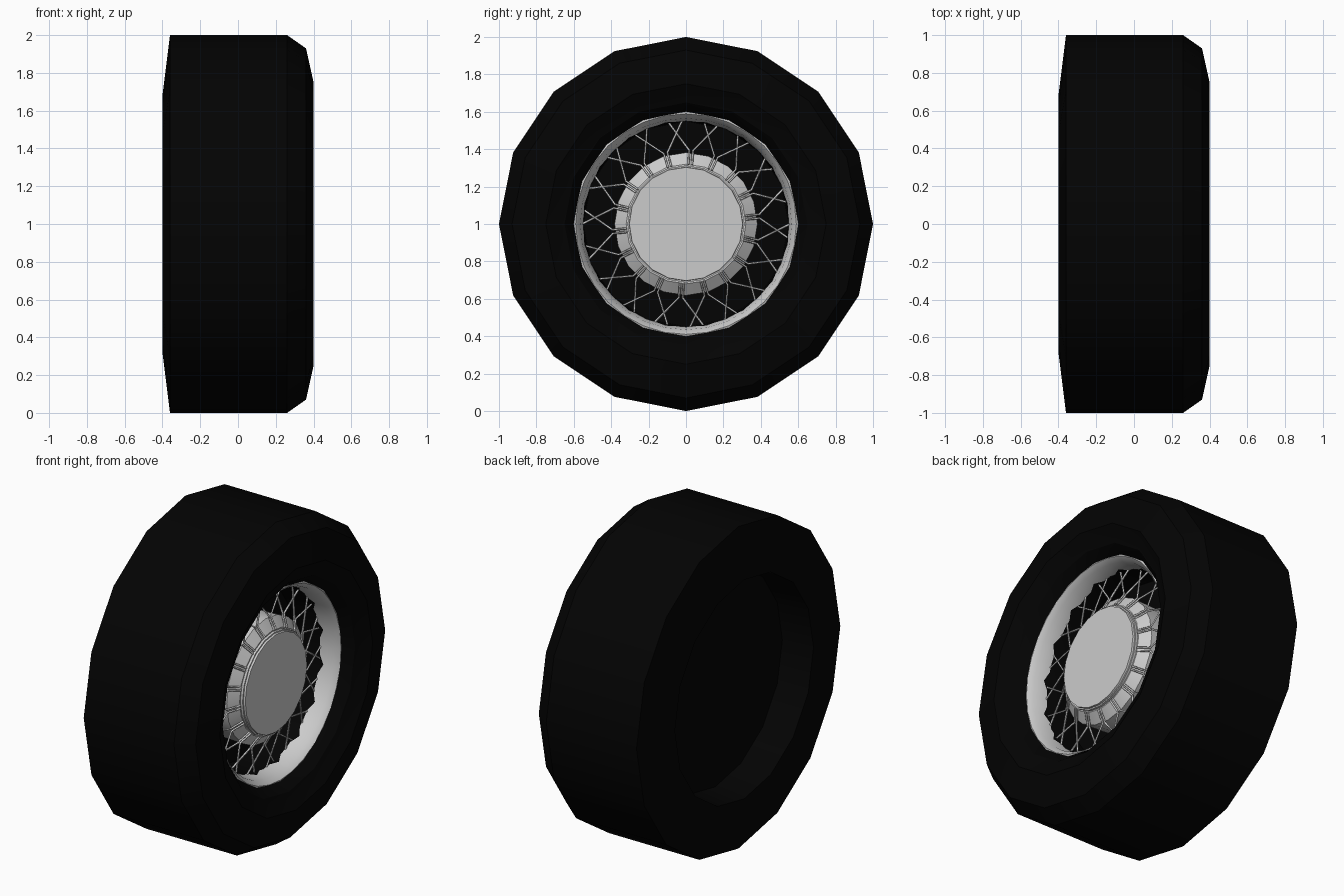
import bpy, bmesh, math
from mathutils import Vector

if "Cube" in bpy.data.objects:
    bpy.data.objects.remove(bpy.data.objects["Cube"])

AXLE = Vector((0, 0, 1))


def material(name, color):
    m = bpy.data.materials.new(name)
    m.diffuse_color = (*color, 1)
    m.use_nodes = True
    m.node_tree.nodes["Principled BSDF"].inputs["Base Color"].default_value = m.diffuse_color
    return m


RUBBER = material("black_rubber", (0.001, 0.001, 0.001))


def polar(x, r, a):
    return Vector((x, r * math.cos(a), r * math.sin(a))) + AXLE


def lathe(name, profile, sides, mat=None, angle=30):
    """Spin (x, radius) points around the x axle; radius 0 closes to a flat cap."""
    bm = bmesh.new()
    rings = []
    for x, r in profile:
        if r == 0:
            rings.append([bm.verts.new(polar(x, 0, 0))])
        else:
            rings.append([bm.verts.new(polar(x, r, math.tau * i / sides))
                          for i in range(sides)])
    for a, b in zip(rings, rings[1:]):
        for i in range(sides):
            j = (i + 1) % sides
            if len(a) == 1:
                bm.faces.new((a[0], b[i], b[j]))
            elif len(b) == 1:
                bm.faces.new((a[i], b[0], a[j]))
            else:
                bm.faces.new((a[i], b[i], b[j], a[j]))
    bmesh.ops.recalc_face_normals(bm, faces=bm.faces)
    mesh = bpy.data.meshes.new(name)
    bm.to_mesh(mesh)
    bm.free()
    ob = bpy.data.objects.new(name, mesh)
    bpy.context.collection.objects.link(ob)
    if mat:
        mesh.materials.append(mat)
    bpy.ops.object.select_all(action='DESELECT')
    ob.select_set(True)
    bpy.context.view_layer.objects.active = ob
    bpy.ops.object.shade_smooth_by_angle(angle=math.radians(angle))
    return ob


# Tire: recessed back, tread, chamfered shoulder, stepped sidewall, black barrel and disc
lathe("tire", [(-0.20, 0), (-0.20, 0.66), (-0.40, 0.68), (-0.36, 1.0), (0.26, 1.0),
               (0.36, 0.93), (0.40, 0.75), (0.36, 0.68), (0.35, 0.65), (0.29, 0.60),
               (0.18, 0.555), (0.0, 0.55), (0.0, 0)], 16, RUBBER)

# Bright rim lip
lathe("rim", [(0.29, 0.603), (0.295, 0.59), (0.265, 0.565), (0.18, 0.55)], 32, angle=60)

# Hub drum with conical shoulder, and raised flat cap
lathe("hub", [(0.0, 0.375), (0.19, 0.382), (0.235, 0.32), (0.235, 0.29)], 20)
lathe("hub_cap", [(0.22, 0.313), (0.25, 0.313), (0.25, 0.305), (0.262, 0.303), (0.262, 0)], 20)

# Wire spokes: pairs lie along the hub shoulder, bend, then splay across to the rim
curve = bpy.data.curves.new("spokes", 'CURVE')
curve.dimensions = '3D'
curve.bevel_depth = 0.006
curve.bevel_resolution = 0
curve.use_fill_caps = True
PAIRS = 18
for k in range(PAIRS):
    mid = math.tau * k / PAIRS + math.radians(6)
    for s in (-1, 1):
        path = [polar(0.24, 0.318, mid + s * 0.03), polar(0.205, 0.38, mid + s * 0.026),
                polar(0.20, 0.395, mid + s * 0.026),
                polar(0.18, 0.555, mid + s * math.radians(14))]
        spline = curve.splines.new('POLY')
        spline.points.add(len(path) - 1)
        for p, co in zip(spline.points, path):
            p.co = (*co, 1)
spokes = bpy.data.objects.new("spokes", curve)
bpy.context.collection.objects.link(spokes)
